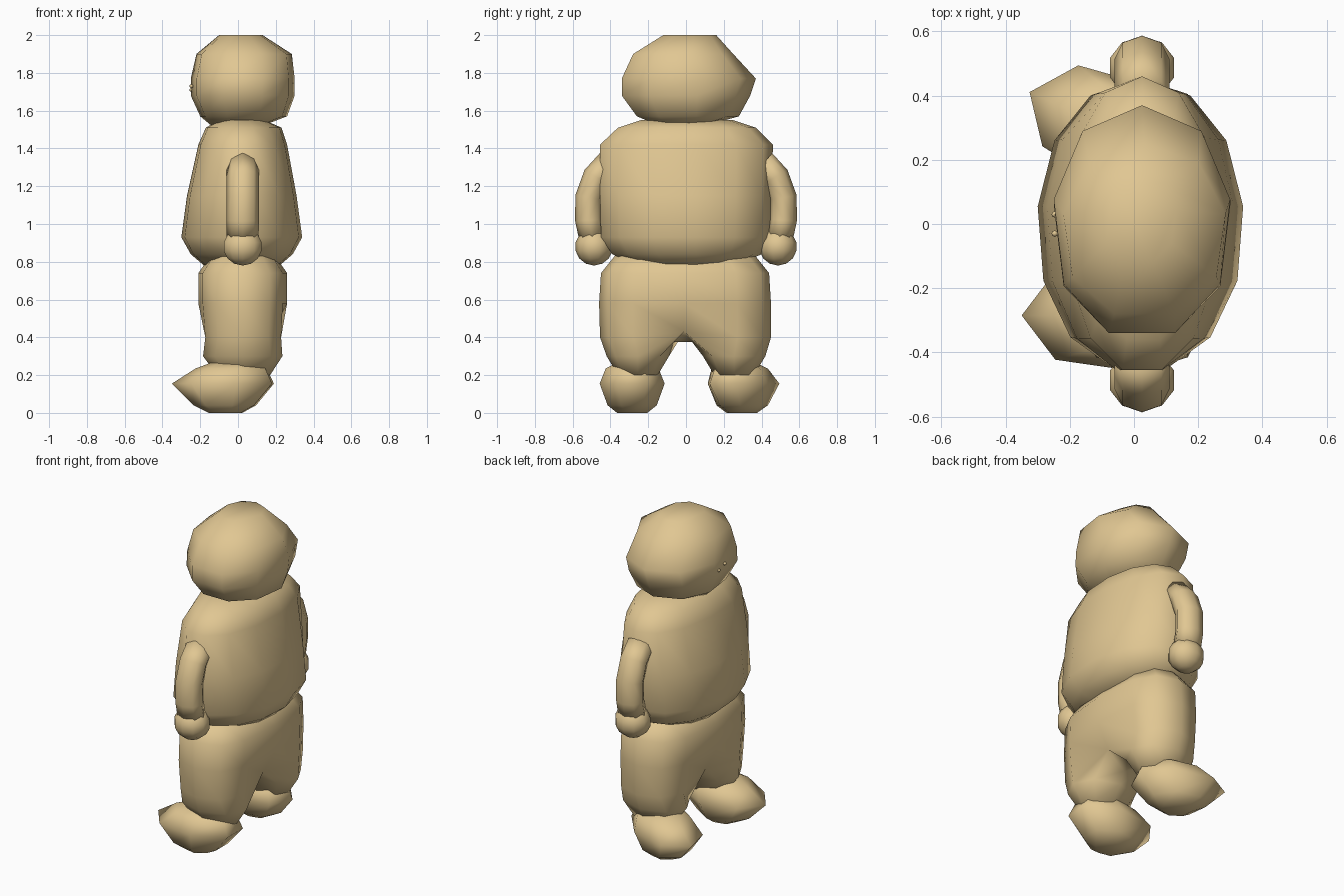
import bpy, bmesh, math
from mathutils import Matrix, Vector

if "Cube" in bpy.data.objects:
    bpy.data.objects.remove(bpy.data.objects["Cube"])

tan = bpy.data.materials.new("tan")
tan.diffuse_color = (0.75, 0.57, 0.29, 1)
tan.use_nodes = True
tan.node_tree.nodes["Principled BSDF"].inputs["Base Color"].default_value = tan.diffuse_color


def finish(name, bm):
    bmesh.ops.recalc_face_normals(bm, faces=bm.faces)
    mesh = bpy.data.meshes.new(name)
    bm.to_mesh(mesh)
    bm.free()
    for p in mesh.polygons:
        p.use_smooth = True
    mesh.materials.append(tan)
    ob = bpy.data.objects.new(name, mesh)
    bpy.context.collection.objects.link(ob)
    return ob


def ring(n, x0, x1, y0, y1, z, phase=90, power=1.0):
    """Polygon ring filling the x and y ranges; power below 1 squares it off."""
    a = [math.radians(phase + 360 * i / n) for i in range(n)]
    full = lambda v: math.copysign(abs(v) ** power, v) if abs(v) > 1e-6 else 0.0
    xs, ys = [full(math.cos(t)) for t in a], [full(math.sin(t)) for t in a]
    fit = lambda v, vs, lo, hi: lo + (v - min(vs)) / (max(vs) - min(vs)) * (hi - lo)
    return [Vector((fit(x, xs, x0, x1), fit(y, ys, y0, y1), z)) for x, y in zip(xs, ys)]


def bridge(bm, a, b):
    for i in range(len(a)):
        j = (i + 1) % len(a)
        bm.faces.new((a[i], a[j], b[j], b[i]))


def loft(name, rings):
    bm = bmesh.new()
    rows = [[bm.verts.new(p) for p in r] for r in rings]
    for a, b in zip(rows, rows[1:]):
        bridge(bm, a, b)
    bm.faces.new(rows[0])
    bm.faces.new(rows[-1])
    return finish(name, bm)


def ball(name, loc, radii, u=10, v=7):
    bm = bmesh.new()
    bmesh.ops.create_uvsphere(bm, u_segments=u, v_segments=v, radius=1)
    bmesh.ops.scale(bm, vec=radii, verts=bm.verts)
    bmesh.ops.translate(bm, vec=loc, verts=bm.verts)
    return finish(name, bm)


# Head: x0, x1, y0, y1, z
loft("head", [ring(9, *r, power=0.93) for r in (
    (-0.14, 0.13, -0.14, 0.10, 1.52),
    (-0.20, 0.26, -0.26, 0.28, 1.57),
    (-0.25, 0.30, -0.34, 0.34, 1.68),
    (-0.25, 0.30, -0.34, 0.37, 1.77),
    (-0.22, 0.285, -0.28, 0.25, 1.90),
    (-0.10, 0.13, -0.12, 0.16, 2.0))])

# Tiny eyes on the face
for y, z in ((-0.03, 1.73), (0.03, 1.71)):
    ball("eye", (-0.247, y, z), (0.01, 0.01, 0.01), 8, 6)

# Torso, widening to a rounded hem
loft("torso", [ring(13, *r, power=0.95) for r in (
    (-0.10, 0.14, -0.24, 0.25, 1.55),
    (-0.17, 0.23, -0.36, 0.37, 1.51),
    (-0.21, 0.26, -0.455, 0.46, 1.42),
    (-0.27, 0.31, -0.455, 0.455, 1.15),
    (-0.30, 0.34, -0.45, 0.45, 0.93),
    (-0.25, 0.29, -0.39, 0.40, 0.84),
    (-0.18, 0.22, -0.26, 0.27, 0.78))])

# Trousers: shared hip rings that split into two legs at the crotch
bm = bmesh.new()
hips = [[bm.verts.new(p) for p in ring(12, *r, phase=0, power=0.72)] for r in (
    (-0.14, 0.19, -0.37, 0.36, 0.84),
    (-0.21, 0.26, -0.45, 0.44, 0.74),
    (-0.21, 0.26, -0.46, 0.45, 0.58),
    (-0.195, 0.25, -0.455, 0.45, 0.40))]
for a, b in zip(hips, hips[1:]):
    bridge(bm, a, b)
bm.faces.new(hips[0])
last = hips[-1]
for k, x in ((0, 0.18), (6, -0.13)):  # dip between the legs
    last[k].co = (x, -0.01, 0.43)
inner = {s: bm.verts.new((0.02, -0.015 + s * 0.05, 0.375)) for s in (1, -1)}
for k in (0, 6):
    bm.faces.new((last[k], inner[1], inner[-1]))
for side in (1, -1):
    top = [last[(side * k) % 12] for k in range(7)] + [inner[side]]
    for x0, x1, y0, y1, z in ((-0.185, 0.235, 0.09, 0.42, 0.30),
                              (-0.11, 0.17, 0.15, 0.36, 0.20)):
        pts = ring(8, x0, x1, y0, y1, z, phase=-45)
        low = [bm.verts.new((p.x, p.y * side, p.z)) for p in pts]
        bridge(bm, top, low)
        top = low
    bm.faces.new(top)
finish("trousers", bm)

# Arms (bent tubes: y, z, tilt) and round hands
for side in (1, -1):
    rings = []
    for y, z, tilt in ((0.41, 1.32, 50), (0.475, 1.25, 30), (0.515, 1.14, 10),
                       (0.515, 1.02, -4), (0.495, 0.93, -10)):
        t = math.radians(tilt)
        rings.append([Vector((0.025 + 0.085 * math.cos(a),
                              side * (y + 0.072 * math.sin(a) * math.cos(t)),
                              z + 0.072 * math.sin(a) * math.sin(t)))
                      for a in (math.tau * i / 8 for i in range(8))])
    loft("arm", rings)
    ball("hand", (0.025, side * 0.487, 0.88), (0.108, 0.1, 0.1))

# Shoes: pointed at the toe (-x), one turned outwards
for y, turn in ((0.295, -24), (-0.285, 0)):
    m = Matrix.Translation((-0.065, y, 0)) @ Matrix.Rotation(math.radians(turn), 4, 'Z')
    loft("shoe", [[m @ p for p in ring(7, *r, phase=180)] for r in (
        (-0.09, 0.08, -0.08, 0.08, 0.0),
        (-0.17, 0.15, -0.13, 0.13, 0.04),
        (-0.285, 0.245, -0.172, 0.172, 0.155),
        (-0.16, 0.21, -0.14, 0.14, 0.235),
        (-0.08, 0.14, -0.08, 0.08, 0.265))])
